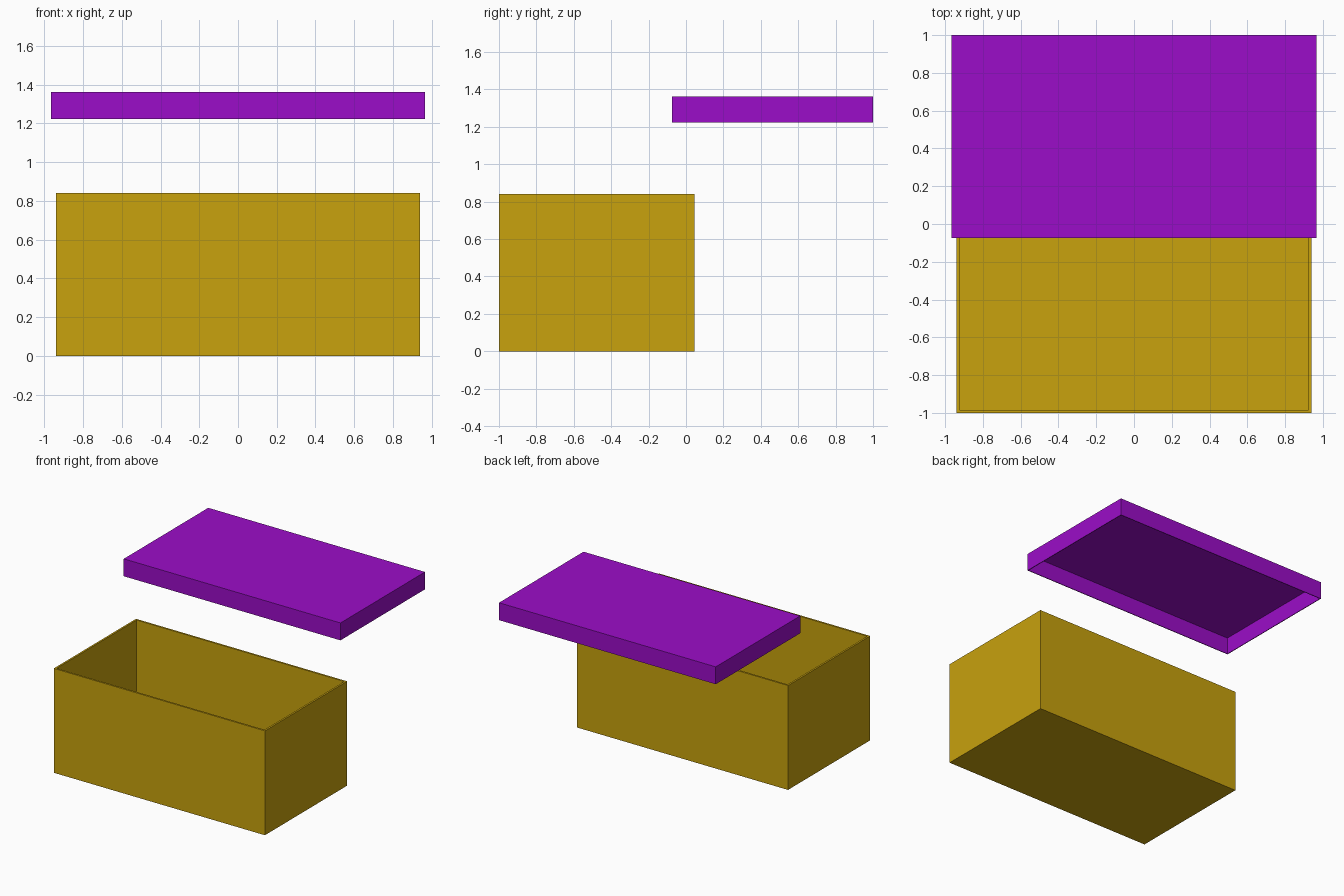
import bpy
import bmesh

if "Cube" in bpy.data.objects:
    bpy.data.objects.remove(bpy.data.objects["Cube"])


def material(name, color):
    mat = bpy.data.materials.new(name)
    mat.diffuse_color = (*color, 1.0)
    mat.use_nodes = True
    mat.node_tree.nodes["Principled BSDF"].inputs["Base Color"].default_value = mat.diffuse_color
    return mat


def open_tray(name, x, y, z, wall, floor, open_top, mat):
    """Hollow box with one open side; x, y, z are (min, max) ranges."""
    bm = bmesh.new()
    bmesh.ops.create_cube(bm, size=1.0)
    for v in bm.verts:
        for i, (lo, hi) in enumerate((x, y, z)):
            v.co[i] = hi if v.co[i] > 0 else lo
    bm.normal_update()
    side = 1 if open_top else -1
    face = next(f for f in bm.faces if f.normal.z * side > 0.5)
    # inset the rim, then push the inner face down to make the cavity
    bmesh.ops.inset_region(bm, faces=[face], thickness=wall, use_even_offset=True)
    inner = bmesh.ops.extrude_discrete_faces(bm, faces=[face])["faces"][0]
    for v in inner.verts:
        v.co.z -= side * (z[1] - z[0] - floor)
    bmesh.ops.recalc_face_normals(bm, faces=bm.faces)
    mesh = bpy.data.meshes.new(name)
    bm.to_mesh(mesh)
    bm.free()
    mesh.materials.append(mat)
    obj = bpy.data.objects.new(name, mesh)
    bpy.context.collection.objects.link(obj)
    return obj


# Box, open at the top
open_tray("box", (-0.94, 0.94), (-1.0, 0.045), (0.0, 0.84), 0.015, 0.015,
          True, material("yellow", (0.58, 0.36, 0.004)))

# Lid, lifted off and moved back, open underneath
open_tray("lid", (-0.965, 0.965), (-0.075, 1.0), (1.222, 1.362), 0.006, 0.006,
          False, material("purple", (0.33, 0.004, 0.58)))
